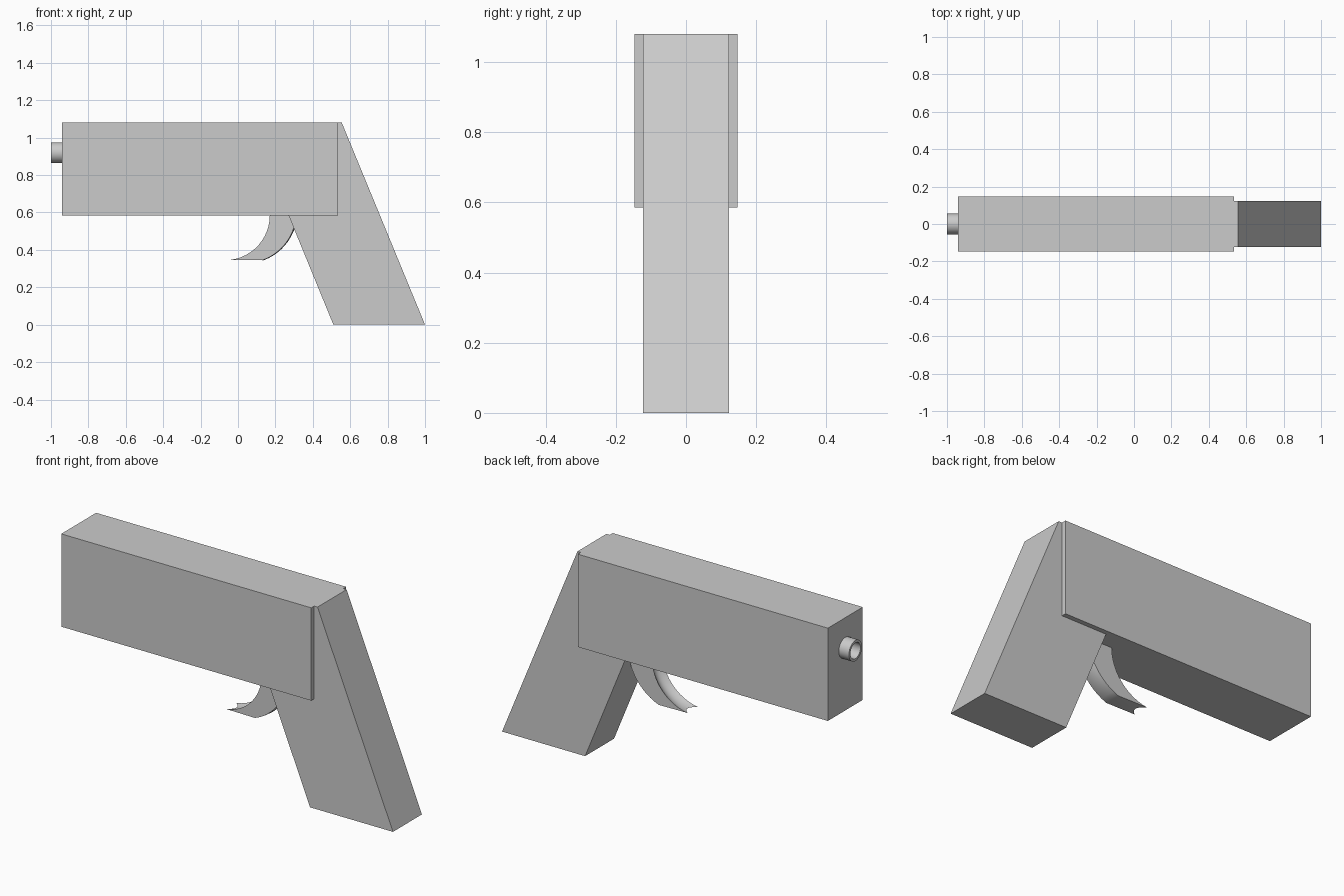
import bpy, bmesh, math
from mathutils import Vector

cube = bpy.data.objects.get("Cube")
if cube:
    bpy.data.objects.remove(cube, do_unlink=True)

GREY = (0.6, 0.6, 0.6, 1)
grey = bpy.data.materials.new("light grey")
grey.use_nodes = True
grey.diffuse_color = GREY
grey.node_tree.nodes["Principled BSDF"].inputs["Base Color"].default_value = GREY


def finish(name, bm, smooth=None):
    """Turn a bmesh into a named grey object."""
    bmesh.ops.recalc_face_normals(bm, faces=bm.faces)
    mesh = bpy.data.meshes.new(name)
    bm.to_mesh(mesh)
    bm.free()
    mesh.materials.append(grey)
    obj = bpy.data.objects.new(name, mesh)
    bpy.context.collection.objects.link(obj)
    if smooth:
        bpy.ops.object.select_all(action="DESELECT")
        obj.select_set(True)
        bpy.context.view_layer.objects.active = obj
        bpy.ops.object.shade_smooth_by_angle(angle=math.radians(smooth))
    return obj


def slab(name, outline, half):
    """Extrude an x-z outline across the width."""
    bm = bmesh.new()
    face = bm.faces.new([bm.verts.new((x, -half, z)) for x, z in outline])
    ext = bmesh.ops.extrude_face_region(bm, geom=[face])
    moved = [v for v in ext["geom"] if isinstance(v, bmesh.types.BMVert)]
    bmesh.ops.translate(bm, verts=moved, vec=(0, 2 * half, 0))
    return finish(name, bm)


def bridge(bm, rings):
    """Join successive closed rings with quads."""
    for a, b in zip(rings, rings[1:]):
        for i in range(len(a)):
            j = (i + 1) % len(a)
            bm.faces.new((a[i], a[j], b[j], b[i]))


# Main body and raked grip
slab("body", [(-0.94, 0.585), (0.535, 0.585), (0.535, 1.08), (-0.94, 1.08)], 0.147)
slab("grip", [(0.51, 0), (1, 0), (0.555, 1.08), (0.53, 1.08), (0.53, 0.61), (0.26, 0.61)], 0.122)

# Hollow muzzle
bm = bmesh.new()
rings = []
for x, r in [(-0.93, 0.055), (-1, 0.055), (-1, 0.042), (-0.935, 0.042)]:
    rings.append([bm.verts.new((x, r * math.cos(t * math.tau / 32), 0.92 + r * math.sin(t * math.tau / 32)))
                  for t in range(32)])
bridge(bm, rings)
bm.faces.new(rings[-1])
finish("muzzle", bm, 40)

# Curved trigger with a grooved front and slightly rounded back
HALF, STEPS, ACROSS = 0.043, 12, 8


def arc(cx, cz, r, start, t):
    a = math.radians(start * (1 - t))
    return Vector((cx + r * math.cos(a), 0, cz + r * math.sin(a)))


bm = bmesh.new()
rings = []
for s in range(STEPS + 1):
    t = s / STEPS
    front = arc(-0.07, 0.585, 0.24, -83, t)
    back = arc(0.04, 0.605, 0.278, -69.5, t)
    ring = []
    for i in range(ACROSS + 1):
        u = 2 * i / ACROSS - 1
        p = front.lerp(back, 0.18 * (1 - u * u))
        ring.append(bm.verts.new((p.x, u * HALF, p.z)))
    for i in range(ACROSS, -1, -1):
        u = 2 * i / ACROSS - 1
        p = front.lerp(back, 1 - 0.04 * u * u)
        ring.append(bm.verts.new((p.x, u * HALF, p.z)))
    rings.append(ring)
bridge(bm, rings)
bm.faces.new(rings[0])
bm.faces.new(rings[-1])
finish("trigger", bm, 30)
